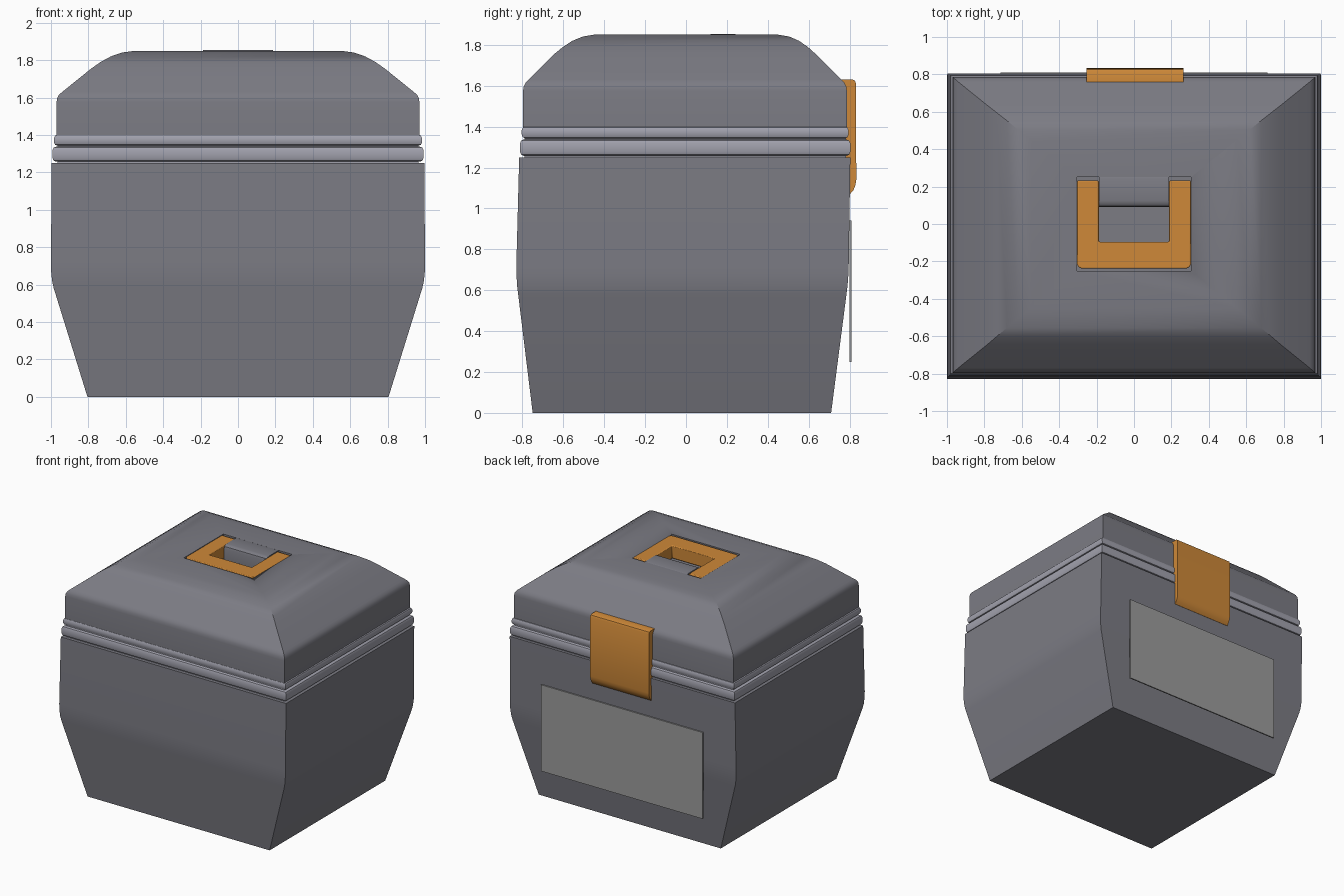
import bpy, bmesh, math

if "Cube" in bpy.data.objects:
    bpy.data.objects.remove(bpy.data.objects["Cube"])


def material(name, rgb):
    m = bpy.data.materials.new(name)
    m.diffuse_color = (*rgb, 1)
    m.use_nodes = True
    m.node_tree.nodes["Principled BSDF"].inputs["Base Color"].default_value = m.diffuse_color
    return m


SHELL = material("shell_grey", (0.20, 0.20, 0.23))
TRIM = material("trim_grey", (0.36, 0.36, 0.42))
PLATE = material("plate_grey", (0.33, 0.33, 0.33))
ORANGE = material("orange", (0.62, 0.25, 0.04))


def finish(name, bm, mat, angle=30):
    bmesh.ops.recalc_face_normals(bm, faces=bm.faces)
    me = bpy.data.meshes.new(name)
    bm.to_mesh(me)
    bm.free()
    ob = bpy.data.objects.new(name, me)
    bpy.context.collection.objects.link(ob)
    me.materials.append(mat)
    bpy.ops.object.select_all(action='DESELECT')
    ob.select_set(True)
    bpy.context.view_layer.objects.active = ob
    bpy.ops.object.shade_smooth_by_angle(angle=math.radians(angle))
    return ob


def loft(name, rings, mat):
    """Rectangular sections (half width, front y, back y, z), joined and capped."""
    bm = bmesh.new()
    loops = [[bm.verts.new(p) for p in
              ((-w, f, z), (w, f, z), (w, b, z), (-w, b, z))] for w, f, b, z in rings]
    for a, b in zip(loops, loops[1:]):
        for i in range(4):
            j = (i + 1) % 4
            bm.faces.new((a[i], a[j], b[j], b[i]))
    bm.faces.new(loops[0][::-1])
    bm.faces.new(loops[-1])
    return finish(name, bm, mat)


def prism(name, pts, direction, mat, bevel=0.0):
    """Flat polygon extruded along a direction."""
    bm = bmesh.new()
    face = bm.faces.new([bm.verts.new(p) for p in pts])
    out = bmesh.ops.extrude_face_region(bm, geom=[face])["geom"]
    bmesh.ops.translate(bm, vec=direction,
                        verts=[v for v in out if isinstance(v, bmesh.types.BMVert)])
    ob = finish(name, bm, mat)
    if bevel:
        mod = ob.modifiers.new("bevel", 'BEVEL')
        mod.width, mod.segments = bevel, 3
    return ob


def rect(x, y0, y1, z):
    return [(-x, y0, z), (x, y0, z), (x, y1, z), (-x, y1, z)]


# Tapered tub
loft("body", [(0.805, -0.75, 0.71, 0), (0.985, -0.821, 0.785, 0.58),
              (0.994, -0.826, 0.79, 0.62), (0.999, -0.829, 0.794, 0.67),
              (1.0, -0.83, 0.796, 0.72), (0.996, -0.816, 0.804, 1.25)], SHELL)

# Core and the two rounded seal bands
loft("seal_core", [(0.965, -0.79, 0.782, 1.22), (0.965, -0.79, 0.782, 1.42)], TRIM)
for name, w, z0, z1 in (("lower_band", 0.992, 1.257, 1.338),
                        ("upper_band", 0.984, 1.342, 1.402)):
    prof = [(0.02, z0), (0.006, z0 + 0.006), (0, z0 + 0.02),
            (0, z1 - 0.02), (0.006, z1 - 0.006), (0.02, z1)]
    off = w - 0.992
    loft(name, [(w - d, -0.812 - off + d, 0.804 + off - d, z) for d, z in prof], TRIM)

# Domed lid with hipped corners
lid = loft("lid", [(0.97, -0.797, 0.787, 1.395), (0.97, -0.797, 0.787, 1.575),
                   (0.967, -0.794, 0.784, 1.597), (0.957, -0.785, 0.775, 1.615),
                   (0.94, -0.77, 0.76, 1.63), (0.785, -0.645, 0.635, 1.755),
                   (0.735, -0.602, 0.596, 1.79), (0.68, -0.556, 0.553, 1.82),
                   (0.62, -0.505, 0.505, 1.841), (0.55, -0.45, 0.45, 1.85)], SHELL)

# Handle recess cut into the lid
cutter = prism("recess_cutter", rect(0.305, -0.25, 0.25, 1.74), (0, 0, 0.3), SHELL)
cutter.hide_render = True
cutter.hide_set(True)
cut = lid.modifiers.new("recess", 'BOOLEAN')
cut.operation, cut.object, cut.solver = 'DIFFERENCE', cutter, 'EXACT'

# Tongue between the handle arms, rounded on its front edge
tongue = [(-0.187, 0.252, 1.735), (-0.187, 0.092, 1.735), (-0.187, 0.092, 1.825),
          (-0.187, 0.097, 1.841), (-0.187, 0.108, 1.85), (-0.187, 0.125, 1.853),
          (-0.187, 0.24, 1.853), (-0.187, 0.252, 1.849)]
prism("handle_tongue", tongue, (0.374, 0, 0), SHELL)

# U-shaped handle lying in the recess
half = [(0.188, -0.095), (0.188, 0.232), (0.304, 0.232), (0.304, -0.215),
        (0.298, -0.23), (0.28, -0.238)]
outline = half + [(-x, y) for x, y in reversed(half)]
prism("handle", [(x, y, 1.745) for x, y in outline], (0, 0, 0.104), ORANGE, 0.006)

# Latch with rounded ends on the back
latch = [(0.76, 1.63), (0.815, 1.63), (0.826, 1.625), (0.832, 1.61), (0.833, 1.14),
         (0.829, 1.115), (0.819, 1.09), (0.802, 1.07), (0.785, 1.07), (0.76, 1.3)]
prism("latch", [(-0.255, y, z) for y, z in latch], (0.52, 0, 0), ORANGE)

# Blank plate on the back
prism("back_plate", [(-0.715, 0.80, 0.25), (0.715, 0.80, 0.25),
                     (0.715, 0.80, 0.94), (-0.715, 0.80, 0.94)], (0, 0.01, 0), PLATE)
